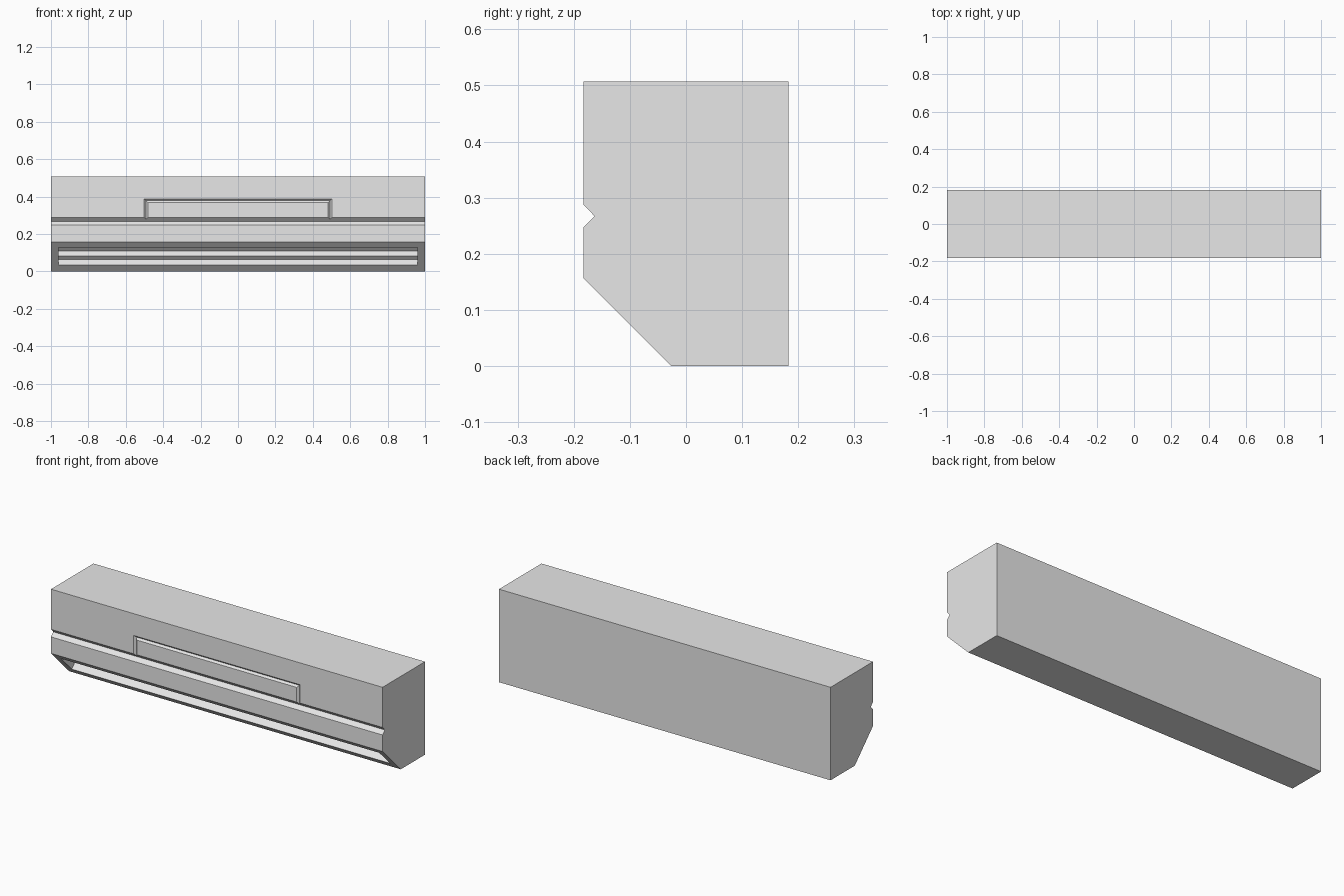
import bpy, bmesh

cube = bpy.data.objects.get("Cube")
if cube:
    bpy.data.objects.remove(cube, do_unlink=True)

FRONT, BACK, TOP, CHAMFER = -0.183, 0.183, 0.507, 0.157

grey = bpy.data.materials.new("light_grey")
grey.use_nodes = True
grey.diffuse_color = (0.8, 0.8, 0.8, 1)
grey.node_tree.nodes["Principled BSDF"].inputs["Base Color"].default_value = (0.8, 0.8, 0.8, 1)


def loft(name, rings):
    """Skin a row of matching closed rings and cap both ends."""
    bm = bmesh.new()
    rows = [[bm.verts.new(p) for p in ring] for ring in rings]
    n = len(rows[0])
    for a, b in zip(rows, rows[1:]):
        for i in range(n):
            j = (i + 1) % n
            bm.faces.new((a[i], a[j], b[j], b[i]))
    bm.faces.new(rows[0])
    bm.faces.new(rows[-1])
    bmesh.ops.recalc_face_normals(bm, faces=bm.faces)
    mesh = bpy.data.meshes.new(name)
    bm.to_mesh(mesh)
    bm.free()
    mesh.materials.append(grey)
    obj = bpy.data.objects.new(name, mesh)
    bpy.context.collection.objects.link(obj)
    return obj


def prism(name, profile, half_width):
    """Extrude a (y, z) profile evenly along x."""
    return loft(name, [[(x, y, z) for y, z in profile] for x in (-half_width, half_width)])


def carve(target, cutter):
    mod = target.modifiers.new(cutter.name, "BOOLEAN")
    mod.operation = "DIFFERENCE"
    mod.solver = "EXACT"
    mod.object = cutter
    cutter.hide_render = True
    cutter.hide_set(True)
    cutter.display_type = "WIRE"


# Long body with a chamfered lower edge and a V groove along the front
body = prism("body", [
    (FRONT + CHAMFER, 0), (BACK, 0), (BACK, TOP), (FRONT, TOP),
    (FRONT, 0.288), (FRONT + 0.02, 0.267), (FRONT, 0.247), (FRONT, CHAMFER),
], 1.0)


# Stepped vent set into the chamfer: t runs up the slope, d goes inward
def on_chamfer(t, d):
    return (FRONT + CHAMFER - t + d, t + d)


steps = [(0.035, -0.02), (0.035, 0.027), (0.056, 0.027),
         (0.056, 0.052), (0.128, 0.052), (0.128, -0.02)]
vent = prism("vent_cutter", [on_chamfer(t, d) for t, d in steps], 0.96)
carve(body, vent)

# Narrow V groove outlining the front panel on three sides, mitred at the corners
HALF, DEPTH = 0.01, 0.01


def groove_ring(side, z, corner):
    def point(offset, y):
        return (side * (0.492 + offset), FRONT + y, z + offset * corner)
    return [point(HALF, 0), point(0, DEPTH), point(-HALF, 0), point(0, -DEPTH)]


panel_groove = loft("panel_groove_cutter", [
    groove_ring(-1, 0.267, 0), groove_ring(-1, 0.378, 1),
    groove_ring(1, 0.378, 1), groove_ring(1, 0.267, 0),
])
carve(body, panel_groove)
